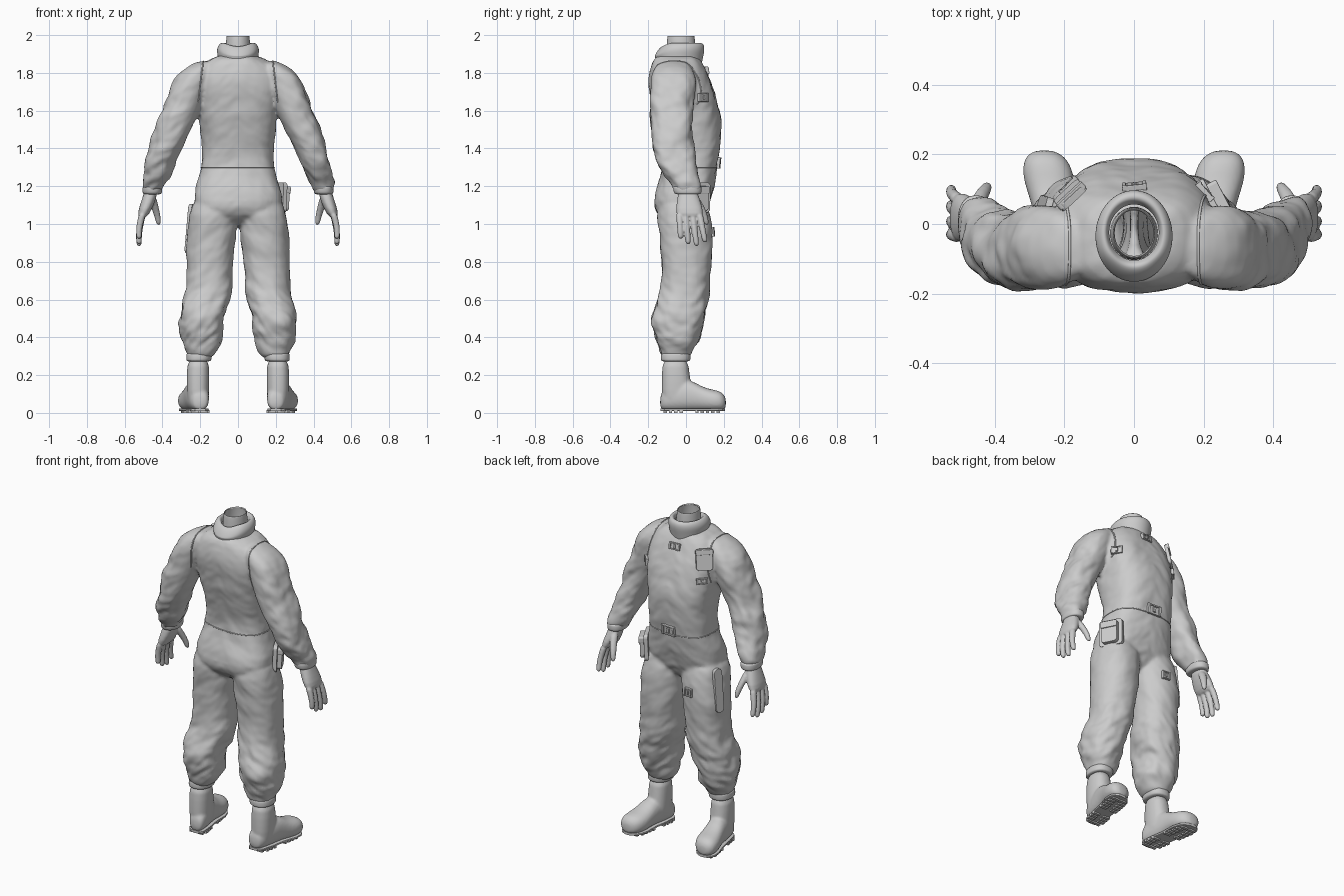
import bpy, bmesh, math
from mathutils import Vector, Matrix, noise
from mathutils.bvhtree import BVHTree

if "Cube" in bpy.data.objects:
    bpy.data.objects.remove(bpy.data.objects["Cube"])

grey = bpy.data.materials.new("plain grey")
grey.use_nodes = True
grey.diffuse_color = (0.6, 0.6, 0.6, 1)
grey.node_tree.nodes["Principled BSDF"].inputs["Base Color"].default_value = (0.6, 0.6, 0.6, 1)


def loft(bm, rows, side=1, axis="z", power=2.3, splay=0, sides=24, capped=True):
    """Tube; each row is position, then low/high bounds of both cross axes."""
    rings = []
    for t, a0, a1, b0, b1 in rows:
        ring = []
        for i in range(sides):
            ang = math.tau * i / sides
            c, s = math.cos(ang), math.sin(ang)
            a = (a0 + a1) / 2 + (a1 - a0) / 2 * math.copysign(abs(c) ** (2 / power), c)
            b = (b0 + b1) / 2 + (b1 - b0) / 2 * math.copysign(abs(s) ** (2 / power), s)
            x, y, z = (a, b, t) if axis == "z" else (a, t, b)
            ring.append(bm.verts.new((side * (x + splay * (y + 0.07)), y, z)))
        rings.append(ring)
    faces = [bm.faces.new(rings[0]), bm.faces.new(rings[-1])] if capped else []
    for lo, hi in zip(rings, rings[1:]):
        for i in range(sides):
            j = (i + 1) % sides
            faces.append(bm.faces.new((lo[i], lo[j], hi[j], hi[i])))
    bmesh.ops.recalc_face_normals(bm, faces=faces)


def make(name, bm, smooth=True):
    mesh = bpy.data.meshes.new(name)
    bm.to_mesh(mesh)
    bm.free()
    ob = bpy.data.objects.new(name, mesh)
    bpy.context.collection.objects.link(ob)
    mesh.materials.append(grey)
    mesh.polygons.foreach_set("use_smooth", [smooth] * len(mesh.polygons))
    return ob


def subdivide(ob, levels=2):
    mod = ob.modifiers.new("round", "SUBSURF")
    mod.levels = mod.render_levels = levels


def fuse(ob, voxel, steps):
    """Merge overlapping tubes into one smooth skin."""
    subdivide(ob, 1)
    mod = ob.modifiers.new("fuse", "REMESH")
    mod.mode = "VOXEL"
    mod.voxel_size = voxel
    mod = ob.modifiers.new("relax", "SMOOTH")
    mod.iterations = steps
    bpy.context.view_layer.update()
    graph = bpy.context.evaluated_depsgraph_get()
    mesh = bpy.data.meshes.new_from_object(ob.evaluated_get(graph))
    ob.modifiers.clear()
    ob.data = mesh
    mesh.materials.clear()
    mesh.materials.append(grey)
    mesh.polygons.foreach_set("use_smooth", [True] * len(mesh.polygons))


# Jumpsuit: trunk, legs and sleeves fused together
TRUNK = [(.98, .07, -.07, .05), (1.05, .21, -.163, .11), (1.12, .24, -.173, .13),
         (1.2, .225, -.15, .148), (1.3, .188, -.118, .168), (1.4, .19, -.128, .182),
         (1.5, .2, -.157, .19), (1.6, .213, -.178, .18), (1.7, .23, -.197, .153),
         (1.78, .23, -.197, .12), (1.85, .18, -.182, .09), (1.9, .11, -.155, .06)]
LEG = [(1.15, .03, .235, -.13, .1), (1.05, .005, .255, -.158, .132), (.95, .006, .27, -.138, .14),
       (.85, .022, .275, -.133, .14), (.75, .036, .268, -.126, .13), (.65, .033, .278, -.134, .124),
       (.58, .048, .297, -.152, .112), (.5, .077, .31, -.182, .09), (.43, .085, .308, -.17, .076),
       (.37, .09, .292, -.155, .055), (.33, .11, .272, -.135, .03), (.28, .135, .268, -.13, .02)]
SLEEVE = [(1.865, .13, .2, -.13, -.01), (1.83, .13, .27, -.165, .03), (1.775, .14, .333, -.185, .053),
          (1.7, .17, .365, -.193, .052), (1.6, .2, .39, -.19, .038), (1.5, .248, .438, -.184, .026),
          (1.4, .3, .47, -.176, .036), (1.3, .343, .495, -.14, .06), (1.24, .373, .503, -.106, .077),
          (1.19, .4, .5, -.07, .077), (1.16, .41, .498, -.055, .07)]
bm = bmesh.new()
loft(bm, [(z, -w, w, y0, y1) for z, w, y0, y1 in TRUNK], power=2.7)
for side in (1, -1):
    loft(bm, LEG, side)
    loft(bm, SLEEVE, side)
suit = make("jumpsuit", bm)
fuse(suit, .011, 3)


# Cloth folds, strongest on the lower legs and sleeves
def clamp(v):
    return max(0, min(1, v))


normals = [v.normal.copy() for v in suit.data.vertices]
for v, n in zip(suit.data.vertices, normals):
    x, y, z = v.co
    amp = .004 + .008 * clamp((.78 - z) * 4) * clamp((z - .3) * 12)
    if z > 1.15:
        amp += .007 * clamp((abs(x) - .27) * 12)
    spot = Vector((x * 9, y * 9, z * 12 + abs(x) * 8))
    fold = noise.noise(spot) + .4 * noise.noise(spot * 2.3)
    v.co += n * amp * (fold * 1.5 + .2)

# Open the jumpsuit under the neck
bm = bmesh.new()
bm.from_mesh(suit.data)
hole = []
for f in bm.faces:
    c = f.calc_center_median()
    if c.z > 1.8 and math.hypot(c.x / .062, (c.y + .028) / .07) < 1:
        hole.append(f)
bmesh.ops.delete(bm, geom=hole, context="FACES")
bm.to_mesh(suit.data)
skin = BVHTree.FromBMesh(bm)
bm.free()


# Raised seams following the cloth
def seam(name, centre, directions, width, closed=False):
    hits = [skin.ray_cast(Vector(centre), Vector(d))[0] for d in directions]
    hits = [h for h in hits if h]
    curve = bpy.data.curves.new(name, "CURVE")
    curve.dimensions = "3D"
    curve.bevel_depth = width
    curve.bevel_resolution = 2
    line = curve.splines.new("POLY")
    line.points.add(len(hits) - 1)
    for p, h in zip(line.points, hits):
        p.co = (*h, 1)
    line.use_cyclic_u = closed
    curve.materials.append(grey)
    bpy.context.collection.objects.link(bpy.data.objects.new(name, curve))


def arc(start, end, count=40):
    return [math.radians(start + (end - start) * i / count) for i in range(count)]


seam("waist_seam", (0, .03, 1.3), [(math.cos(a), math.sin(a), 0) for a in arc(0, 360, 72)], .003, True)
for side, label in ((1, "left"), (-1, "right")):
    seam(label + "_armhole_seam", (side * .2, -.06, 1.73),
         [(side * -.12 * math.sin(a), math.cos(a), math.sin(a)) for a in arc(-40, 228)], .004)

# Collar, dipping at the nape, and open neck
bm = bmesh.new()
loft(bm, [(1.85, -.105, .105, -.16, .085), (1.89, -.108, .108, -.165, .093), (1.925, -.115, .115, -.17, .1),
          (1.955, -.1, .1, -.148, .095), (1.963, -.08, .08, -.12, .07), (1.93, -.072, .072, -.105, .057)],
     power=2, capped=False)
for v in bm.verts:
    if v.co.z > 1.9:
        v.co.z -= .5 * max(0, -.09 - v.co.y)
subdivide(make("collar", bm))
bm = bmesh.new()
loft(bm, [(1.86, -.07, .07, -.105, .05), (1.94, -.066, .066, -.103, .05), (1.985, -.062, .062, -.1, .047),
          (2.0, -.06, .06, -.097, .045), (1.99, -.056, .056, -.092, .04)], power=2, capped=False)
subdivide(make("neck", bm))

# Hands, cuffs and boots on both sides
PALM = [(1.2, .425, .49, -.035, .05), (1.14, .43, .505, -.045, .07), (1.08, .455, .527, -.055, .09),
        (1.03, .483, .533, -.05, .092)]
FINGERS = [(-.035, -.028, .92), (-.003, .012, .89), (.033, .057, .88), (.07, .102, .9)]
SHAFT = [(.3, .152, .268, -.126, .014), (.2, .152, .272, -.128, .018), (.12, .152, .272, -.13, .035),
         (.03, .155, .268, -.126, .035)]
FOOT = [(-.138, .03, .022, .09), (-.118, .052, .01, .13), (-.04, .06, .008, .175), (.03, .06, .012, .175),
        (.08, .066, .01, .14), (.13, .075, .008, .125), (.175, .068, .009, .118), (.2, .05, .014, .1),
        (.212, .022, .03, .075)]
for side, label in ((1, "left"), (-1, "right")):
    bm = bmesh.new()
    loft(bm, PALM, side)
    for base, tip, low in FINGERS:
        rows = []
        for i in range(6):
            f = i / 5
            y, x, r = base + (tip - base) * f, .503 + .022 * math.sin(f * 2), .0195 - .005 * f
            rows.append((1.06 + (low - 1.06) * f, x - r, x + r, y - r, y + r))
        loft(bm, rows, side, power=2, sides=12)
    loft(bm, [(1.16, .435, .48, .01, .06), (1.09, .42, .463, .053, .1),
              (1.04, .408, .442, .083, .118), (.99, .406, .432, .098, .124)], side, power=2, sides=12)
    fuse(make(label + "_hand", bm), .005, 2)

    bm = bmesh.new()
    loft(bm, [(1.205, .405, .5, -.065, .078), (1.195, .4, .506, -.07, .083),
              (1.165, .402, .506, -.065, .083), (1.155, .41, .5, -.055, .075)], side)
    subdivide(make(label + "_sleeve_cuff", bm))
    bm = bmesh.new()
    loft(bm, [(.32, .14, .27, -.128, .022), (.31, .136, .274, -.134, .026),
              (.28, .14, .275, -.134, .024), (.27, .15, .27, -.128, .018)], side)
    subdivide(make(label + "_trouser_cuff", bm))

    bm = bmesh.new()
    loft(bm, SHAFT, side)
    loft(bm, [(y, .21 - w, .21 + w, lo, hi) for y, w, lo, hi in FOOT], side, "y", splay=.17)
    fuse(make(label + "_boot", bm), .008, 3)

    # Sole plate with lugs
    bm = bmesh.new()
    loft(bm, [(y * .97, .21 - w * .92, .21 + w * .92, .009, .024) for y, w, lo, hi in FOOT],
         side, "y", 6, .17)
    for i in range(11):
        y = -.11 + i * .028
        if i in (4, 5):
            continue
        for edge in (-1, 1):
            reach = .024 if i in (0, 10) else .036
            x = .21 + edge * reach + .17 * (y + .07)
            size = Matrix.Diagonal((.042, .018, .016, 1))
            bmesh.ops.create_cube(bm, size=1, matrix=Matrix.Translation((side * x, y, .008)) @ size)
    make(label + "_sole", bm, False)


# Gear fixed on the cloth, laid along the nearest surface
def plates(name, point, parts):
    spot, normal, _, _ = skin.find_nearest(Vector(point))
    normal.z *= .5
    turn = Matrix.Translation(spot) @ normal.to_track_quat("Z", "Y").to_matrix().to_4x4()
    bm = bmesh.new()
    for u, v, lift, w, h, deep, corner in parts:
        one = bmesh.new()
        bmesh.ops.create_cube(one, size=1)
        bmesh.ops.scale(one, vec=(w, h, deep), verts=one.verts)
        upright = [e for e in one.edges if abs(e.verts[0].co.z - e.verts[1].co.z) > deep / 2]
        bmesh.ops.bevel(one, geom=upright, offset=corner, segments=4, profile=.5, affect="EDGES")
        rim = [e for e in one.edges if min(v.co.z for v in e.verts) > 0]
        bmesh.ops.bevel(one, geom=rim, offset=.003, segments=2, profile=.5, affect="EDGES")
        bmesh.ops.transform(one, matrix=turn @ Matrix.Translation((u, v, lift)), verts=one.verts)
        piece = bpy.data.meshes.new("piece")
        one.to_mesh(piece)
        one.free()
        bm.from_mesh(piece)
        bpy.data.meshes.remove(piece)
    make(name, bm, False)


def buckle(w, h):
    bars = [(0, 0, 0, w * .8, h * .8, .012, .004), (0, 0, .008, w * .2, h * .5, .012, .003)]
    for s in (-1, 1):
        bars.append((s * w * .42, 0, .004, w * .16, h, .02, .003))
        bars.append((0, s * h * .42, .004, w, h * .16, .016, .002))
    return bars


plates("belt_buckle", (0, .19, 1.32), buckle(.09, .06))
plates("collar_buckle", (0, .12, 1.82), buckle(.07, .04))
plates("right_chest_buckle", (-.225, .14, 1.66), buckle(.065, .035))
plates("left_chest_buckle", (.235, .12, 1.67), buckle(.065, .045))
plates("thigh_buckle", (-.115, .15, .96), buckle(.05, .05))
plates("chest_pocket", (-.215, .12, 1.79),
       [(0, 0, .003, .095, .125, .02, .02), (0, .045, .01, .1, .03, .02, .008)])
plates("thigh_sheath", (-.28, .06, .98), [(0, 0, 0, .055, .26, .02, .025)])
plates("hip_pouch", (.26, .085, 1.135),
       [(0, 0, .002, .14, .16, .024, .02), (0, -.01, .02, .095, .12, .04, .018),
        (0, .04, .024, .1, .04, .043, .01)])
